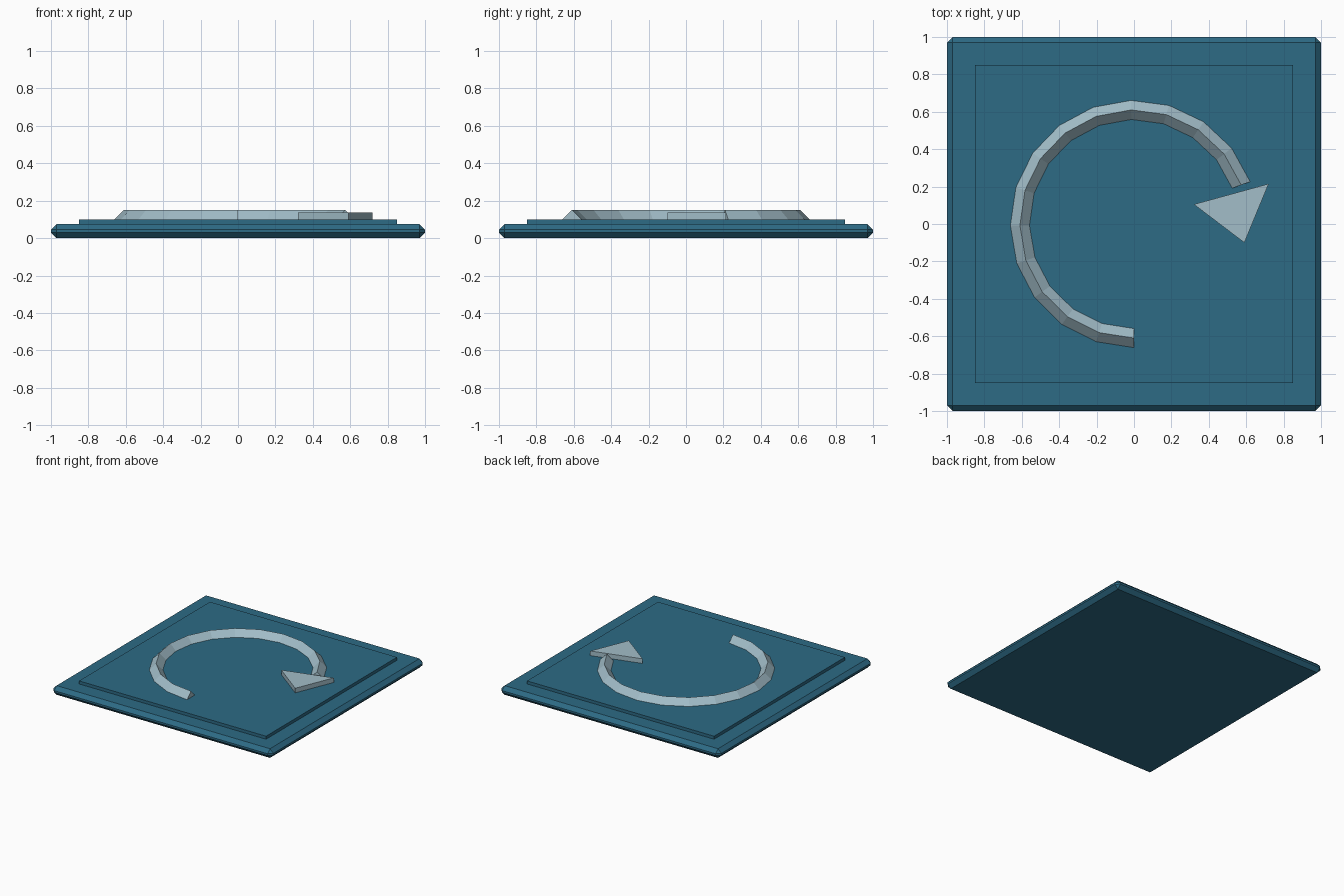
import bpy
import math
from mathutils import Matrix

cube = bpy.data.objects.get("Cube")
if cube:
    bpy.data.objects.remove(cube, do_unlink=True)


def material(name, rgb):
    mat = bpy.data.materials.new(name)
    mat.use_nodes = True
    color = (*rgb, 1.0)
    mat.diffuse_color = color
    mat.node_tree.nodes["Principled BSDF"].inputs["Base Color"].default_value = color
    return mat


def add_mesh(name, verts, faces, mat):
    mesh = bpy.data.meshes.new(name)
    mesh.from_pydata(verts, [], faces)
    mesh.materials.append(mat)
    obj = bpy.data.objects.new(name, mesh)
    bpy.context.collection.objects.link(obj)
    return obj


def loft(name, rings, mat):
    """Skin equal-sized rings and close both ends."""
    n = len(rings[0])
    verts = [p for ring in rings for p in ring]
    faces = [(r * n + i, r * n + (i + 1) % n, (r + 1) * n + (i + 1) % n, (r + 1) * n + i)
             for r in range(len(rings) - 1) for i in range(n)]
    faces.append(tuple(reversed(range(n))))
    faces.append(tuple(range(len(verts) - n, len(verts))))
    return add_mesh(name, verts, faces, mat)


def prism(name, outline, z0, z1, mat):
    return loft(name, [[(x, y, z) for x, y in outline] for z in (z0, z1)], mat)


def square(half):
    return [(-half, -half), (half, -half), (half, half), (-half, half)]


teal = material("deep teal", (0.026, 0.145, 0.235))
pale = material("pale blue grey", (0.36, 0.51, 0.58))

# Chamfered base slab
base = prism("base_slab", square(1.0), 0.0, 0.075, teal)
bevel = base.modifiers.new("chamfer", "BEVEL")
bevel.width = 0.03
bevel.segments = 1

# Raised centre panel
prism("centre_panel", square(0.85), 0.07, 0.10, teal)

# Diamond-section arc, half sunk into the panel
RADIUS, HALF, SEGMENTS = 0.61, 0.054, 14
profile = [(HALF, 0), (0, HALF), (-HALF, 0), (0, -HALF)]
rings = []
for i in range(SEGMENTS + 1):
    turn = Matrix.Rotation(math.radians(270 - 250 * i / SEGMENTS), 3, "Z")
    rings.append([turn @ Matrix.Translation((RADIUS + dr, 0, 0.097 + dz)).translation
                  for dr, dz in profile])
arc = loft("arrow_arc", rings, pale)

# Triangular arrow head
prism("arrow_head", [(0.32, 0.105), (0.59, -0.10), (0.72, 0.215)], 0.095, 0.138, pale)
